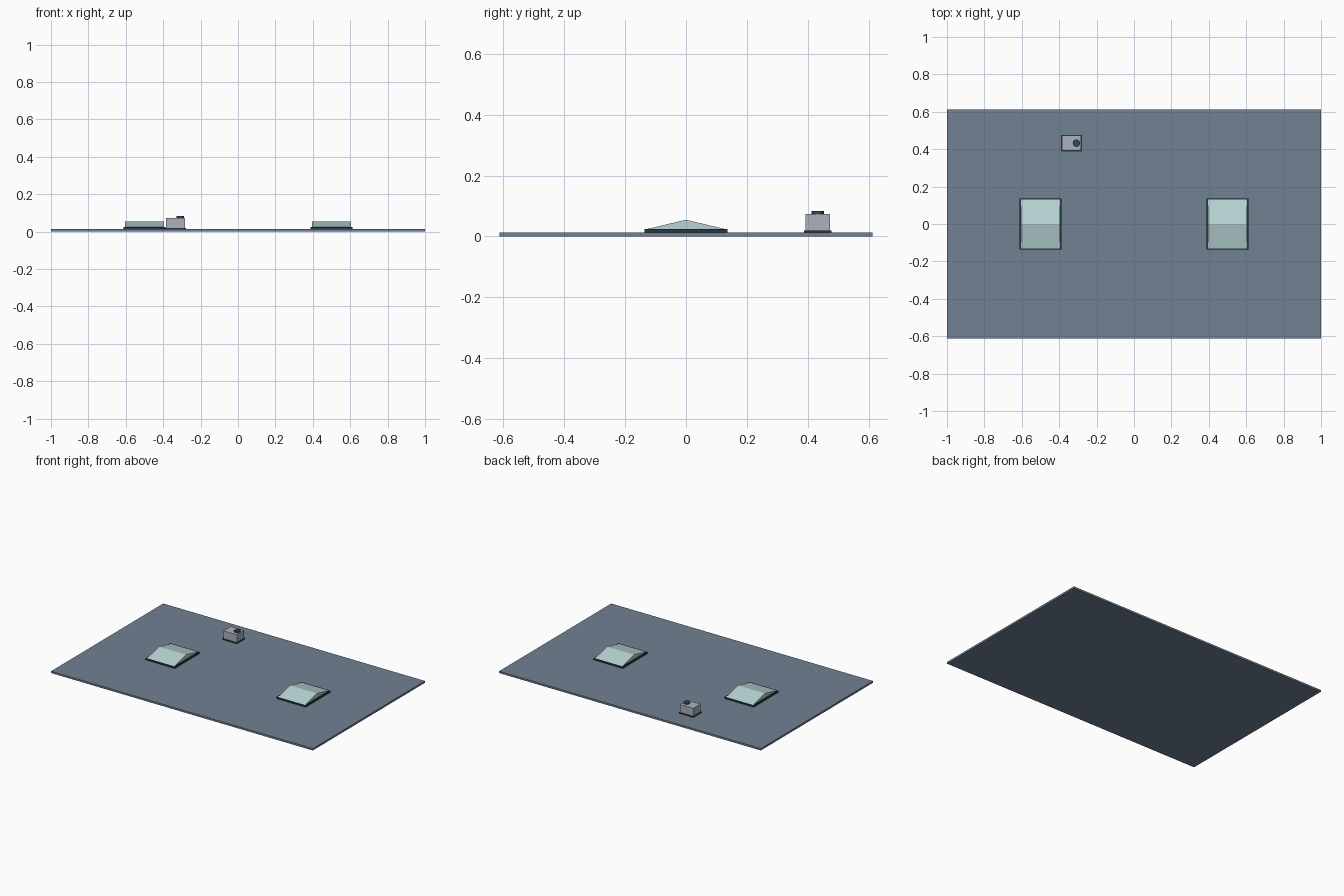
import bpy
import bmesh
from mathutils import Matrix

cube = bpy.data.objects.get("Cube")
if cube:
    bpy.data.objects.remove(cube, do_unlink=True)


def material(name, rgb):
    lin = [((c / 255 + 0.055) / 1.055) ** 2.4 for c in rgb]
    m = bpy.data.materials.new(name)
    m.use_nodes = True
    m.diffuse_color = (*lin, 1)
    m.node_tree.nodes["Principled BSDF"].inputs["Base Color"].default_value = (*lin, 1)
    return m


SLATE = material("slate blue roofing", (113, 129, 146))
DARK = material("dark trim", (38, 54, 66))
GLASS = material("pale glass", (183, 212, 212))
METAL = material("light grey metal", (172, 178, 188))
FAN = material("fan grey", (56, 72, 88))


def finish(name, bm, mat):
    bmesh.ops.recalc_face_normals(bm, faces=bm.faces)
    mesh = bpy.data.meshes.new(name)
    bm.to_mesh(mesh)
    bm.free()
    mesh.materials.append(mat)
    ob = bpy.data.objects.new(name, mesh)
    bpy.context.collection.objects.link(ob)
    return ob


def box(name, center, size, z0, z1, mat):
    bm = bmesh.new()
    place = Matrix.Translation((*center, (z0 + z1) / 2))
    bmesh.ops.create_cube(bm, size=1, matrix=place @ Matrix.Diagonal((*size, z1 - z0, 1)))
    return finish(name, bm, mat)


def gable(name, x, width, half_depth, z0, z1, mat):
    bm = bmesh.new()
    profile = [(-half_depth, z0), (half_depth, z0), (0, z1)]
    face = bm.faces.new([bm.verts.new((x - width / 2, y, z)) for y, z in profile])
    side = bmesh.ops.extrude_face_region(bm, geom=[face])["geom"]
    verts = [v for v in side if isinstance(v, bmesh.types.BMVert)]
    bmesh.ops.translate(bm, verts=verts, vec=(width, 0, 0))
    return finish(name, bm, mat)


# Flat roof slab
box("roof_slab", (0, 0), (2, 1.224), 0, 0.013, SLATE)

# Pair of ridged skylights on dark curbs
for side, x in (("right", -0.5), ("left", 0.5)):
    box(side + "_skylight_curb", (x, 0), (0.224, 0.272), 0.013, 0.024, DARK)
    gable(side + "_skylight_glass", x, 0.207, 0.13, 0.024, 0.055, GLASS)

# Rooftop air unit with base and fan
box("air_unit_base", (-0.335, 0.432), (0.112, 0.09), 0.013, 0.019, DARK)
box("air_unit_body", (-0.335, 0.432), (0.102, 0.08), 0.019, 0.073, METAL)
bm = bmesh.new()
bmesh.ops.create_cone(bm, cap_ends=True, segments=12, radius1=0.02, radius2=0.02,
                      depth=0.01, matrix=Matrix.Translation((-0.308, 0.432, 0.078)))
finish("air_unit_fan", bm, FAN)
